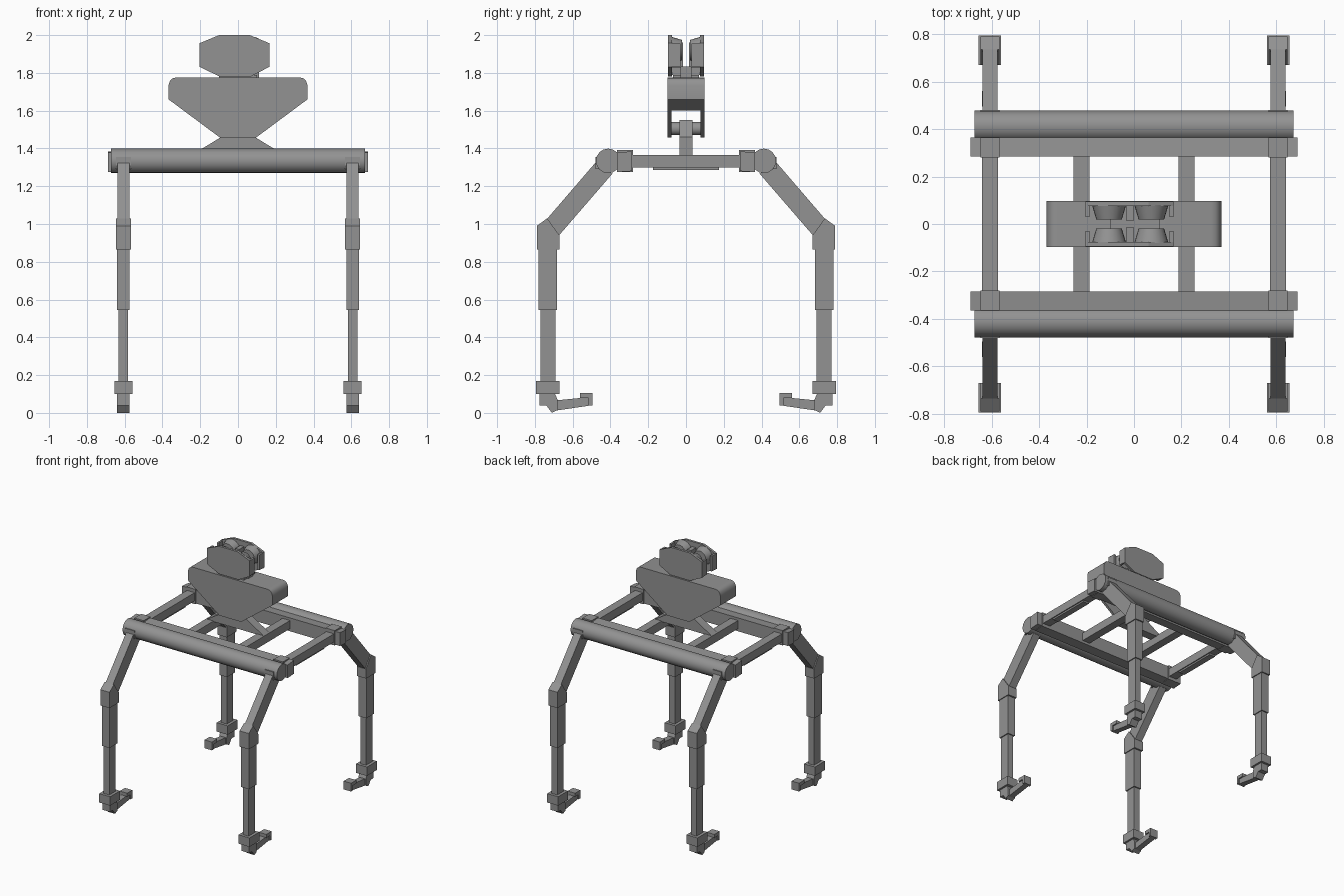
import bpy, bmesh, math
from mathutils import Matrix

if "Cube" in bpy.data.objects:
    bpy.data.objects.remove(bpy.data.objects["Cube"])

GREY = bpy.data.materials.new("dark_grey")
GREY.diffuse_color = (0.29, 0.29, 0.29, 1)
GREY.use_nodes = True
GREY.node_tree.nodes["Principled BSDF"].inputs["Base Color"].default_value = GREY.diffuse_color


def finish(name, bm, mirror="", smooth=False):
    bmesh.ops.recalc_face_normals(bm, faces=bm.faces)
    me = bpy.data.meshes.new(name)
    bm.to_mesh(me)
    bm.free()
    me.materials.append(GREY)
    ob = bpy.data.objects.new(name, me)
    bpy.context.collection.objects.link(ob)
    if smooth:
        bpy.ops.object.select_all(action='DESELECT')
        ob.select_set(True)
        bpy.context.view_layer.objects.active = ob
        bpy.ops.object.shade_smooth_by_angle(angle=math.radians(35))
    if mirror:
        m = ob.modifiers.new("Mirror", 'MIRROR')
        m.use_axis = ("x" in mirror, "y" in mirror, False)
        m.use_mirror_merge = False
    return ob


def prism(name, pts, axis, lo, hi, mirror="", **kw):
    """Extrude a profile: (y,z) points along x, or (x,z) points along y."""
    bm = bmesh.new()
    rings = []
    for d in (lo, hi):
        rings.append([bm.verts.new((d, a, b) if axis == "x" else (a, d, b))
                      for a, b in pts])
    bm.faces.new(rings[0])
    bm.faces.new(rings[1])
    n = len(pts)
    for i in range(n):
        j = (i + 1) % n
        bm.faces.new((rings[0][i], rings[0][j], rings[1][j], rings[1][i]))
    return finish(name, bm, mirror, **kw)


def box(name, x, y, z, mirror=""):
    return prism(name, [(y[0], z[0]), (y[1], z[0]), (y[1], z[1]), (y[0], z[1])],
                 "x", x[0], x[1], mirror)


def cone(name, mid, r1, r2, depth, axis, mirror="", sides=20):
    """Cylinder or frustum; r1 is the end at low axis value."""
    bm = bmesh.new()
    rot = (Matrix.Rotation(math.pi / 2, 4, 'Y') if axis == "x"
           else Matrix.Rotation(-math.pi / 2, 4, 'X'))
    bmesh.ops.create_cone(bm, cap_ends=True, segments=sides, radius1=r1,
                          radius2=r2, depth=depth,
                          matrix=Matrix.Translation(mid) @ rot)
    return finish(name, bm, mirror, smooth=True)


LEG = 0.607


def leg_x(w):
    return LEG - w / 2, LEG + w / 2


# Chassis: round beams front and back with a flat bar along each
cone("round_beam", (0, 0.412, 1.334), 0.065, 0.065, 1.345, "x", "y", 16)
prism("beam_bar", [(0.285, 1.28), (0.285, 1.385), (0.365, 1.378),
                   (0.365, 1.275)], "x", -0.688, 0.688, "y")

# Chassis: side rails, inner rails and brackets
box("side_rail", leg_x(0.067), (-0.40, 0.40), (1.30, 1.365), "x")
box("side_rail_plate", leg_x(0.05), (-0.175, 0.175), (1.287, 1.302), "x")
box("inner_rail", (0.188, 0.254), (-0.30, 0.30), (1.30, 1.365), "x")
box("rail_bracket", leg_x(0.08), (0.28, 0.365), (1.275, 1.392), "xy")
box("hip_collar", leg_x(0.08), (0.38, 0.48), (1.29, 1.355), "xy")

# Legs
prism("upper_leg", [(0.475, 1.33), (0.735, 1.028), (0.672, 0.94), (0.39, 1.266)],
      "x", *leg_x(0.063), "xy")
prism("knee", [(0.79, 0.865), (0.79, 0.99), (0.735, 1.03), (0.67, 0.94),
               (0.67, 0.865)], "x", *leg_x(0.08), "xy")
box("shin_sleeve", leg_x(0.066), (0.683, 0.78), (0.545, 0.87), "xy")
box("shin", leg_x(0.05), (0.692, 0.771), (0.165, 0.55), "xy")
box("ankle", leg_x(0.095), (0.67, 0.793), (0.10, 0.17), "xy")

# Feet: heel wedge, toe bar and raised tip
prism("heel", [(0.775, 0.105), (0.775, 0.04), (0.74, 0.04), (0.71, 0.0),
               (0.68, 0.015), (0.68, 0.07), (0.695, 0.105)],
      "x", *leg_x(0.065), "xy")
prism("toe", [(0.69, 0.012), (0.69, 0.066), (0.55, 0.08), (0.50, 0.08),
              (0.50, 0.04)], "x", *leg_x(0.045), "xy")
box("toe_tip", leg_x(0.065), (0.495, 0.56), (0.078, 0.105), "xy")
box("toe_end", leg_x(0.065), (0.495, 0.515), (0.04, 0.105), "xy")

# Pedestal spanning the inner rails
prism("pedestal", [(-0.254, 1.36), (-0.09, 1.46), (-0.06, 1.55), (0.06, 1.55),
                   (0.09, 1.46), (0.254, 1.36)], "y", -0.035, 0.035)
cone("pedestal_pivot", (0, 0, 1.505), 0.035, 0.035, 0.17, "y")

# Torso: solid upper box between two deep side plates
TOP = [(0.368, 1.66), (0.368, 1.735), (0.36, 1.758), (0.345, 1.772), (0.325, 1.776)]


def mirrored(half):
    return half + [(-x, z) for x, z in reversed(half)]


prism("torso", mirrored([(0.288, 1.602)] + TOP), "y", -0.085, 0.085, smooth=True)
prism("torso_plate", mirrored([(0.095, 1.457)] + TOP), "y", 0.077, 0.097, "y",
      smooth=True)

# Neck
box("neck_post", (0.03, 0.11), (-0.03, 0.03), (1.77, 1.835))
box("neck_base", (-0.10, 0.10), (-0.07, 0.07), (1.77, 1.79))
box("neck_bar", (-0.10, 0.08), (-0.085, 0.085), (1.79, 1.83))

# Head: two facing octagonal plates with side flanges, spine and wheels
HEAD = [(-0.10, 1.782), (-0.204, 1.832), (-0.204, 1.957), (-0.10, 2.0),
        (0.062, 2.0), (0.166, 1.957), (0.166, 1.832), (0.07, 1.782)]
prism("head_plate", HEAD, "y", 0.075, 0.094, "y")
for side, x in (("left", -0.204), ("right", 0.15)):
    box("head_flange_" + side, (x, x + 0.016), (0.03, 0.09), (1.835, 1.955), "y")
    cx = -0.105 if side == "left" else 0.073
    cone("head_wheel_" + side, (cx, 0.05, 1.92), 0.054, 0.072, 0.06, "y", "y", 24)
box("head_spine", (-0.033, 0.0), (0.015, 0.085), (1.83, 1.96), "y")
